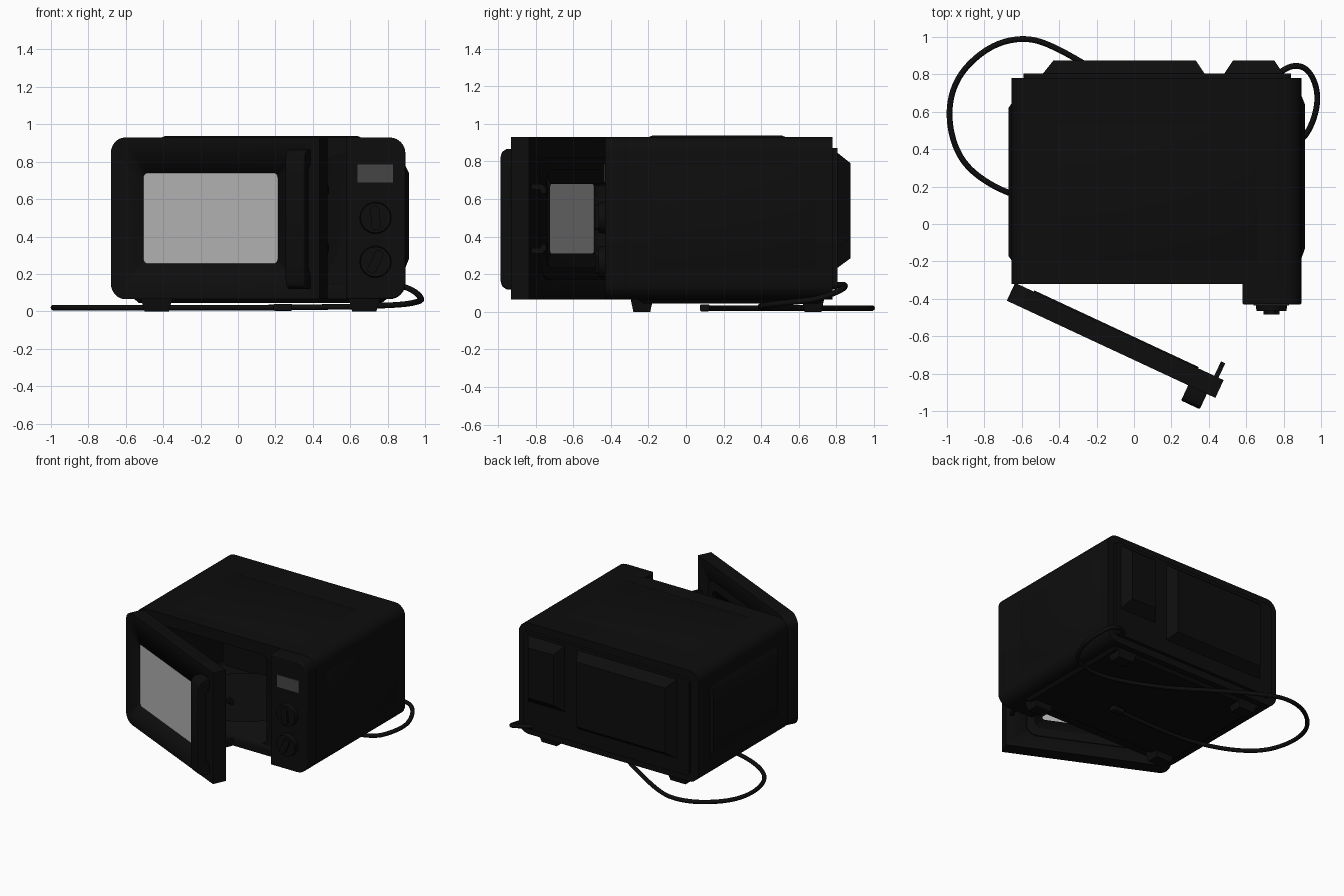
import bpy, bmesh, math
from mathutils import Matrix, Vector

if "Cube" in bpy.data.objects:
    bpy.data.objects.remove(bpy.data.objects["Cube"])


def material(name, v):
    m = bpy.data.materials.new(name)
    m.diffuse_color = (v, v, v, 1)
    m.use_nodes = True
    m.node_tree.nodes["Principled BSDF"].inputs["Base Color"].default_value = m.diffuse_color
    return m


BLACK = material("black_plastic", 0.004)
GLASS = material("window_grey", 0.45)
SCREEN = material("display_grey", 0.06)


def finish(name, bm, mat=BLACK, bevel=0):
    bmesh.ops.recalc_face_normals(bm, faces=bm.faces)
    me = bpy.data.meshes.new(name)
    bm.to_mesh(me)
    bm.free()
    me.materials.append(mat)
    ob = bpy.data.objects.new(name, me)
    bpy.context.collection.objects.link(ob)
    if bevel:
        b = ob.modifiers.new("bevel", 'BEVEL')
        b.width, b.segments, b.limit_method, b.angle_limit = bevel, 2, 'ANGLE', math.radians(40)
    activate(ob)
    bpy.ops.object.shade_smooth_by_angle(angle=math.radians(35))
    return ob


def activate(ob):
    bpy.ops.object.select_all(action='DESELECT')
    ob.select_set(True)
    bpy.context.view_layer.objects.active = ob


def rrect(x0, x1, z0, z1, r, seg=6):
    """Rounded rectangle; r = radii (low-left, low-right, up-right, up-left)."""
    if not isinstance(r, tuple):
        r = (r,) * 4
    pts = []
    corners = [(x0, z0, 1, 1), (x1, z0, -1, 1), (x1, z1, -1, -1), (x0, z1, 1, -1)]
    for i, (x, z, sx, sz) in enumerate(corners):
        if r[i] == 0:
            pts.append((x, z))
            continue
        for k in range(seg + 1):
            a = math.pi + i * math.pi / 2 + k * math.pi / 2 / seg
            pts.append((x + sx * r[i] + r[i] * math.cos(a), z + sz * r[i] + r[i] * math.sin(a)))
    return pts


def loft(name, axis, a0, pts0, a1, pts1=None, mat=BLACK, bevel=0):
    """Solid between two matching outlines placed at a0 and a1 along an axis."""
    def place(p, a):
        return {'x': (a, p[0], p[1]), 'y': (p[0], a, p[1]), 'z': (p[0], p[1], a)}[axis]
    bm = bmesh.new()
    lo = [bm.verts.new(place(p, a0)) for p in pts0]
    hi = [bm.verts.new(place(p, a1)) for p in (pts1 or pts0)]
    n = len(lo)
    bm.faces.new(lo)
    bm.faces.new(hi)
    for i in range(n):
        bm.faces.new((lo[i], lo[(i + 1) % n], hi[(i + 1) % n], hi[i]))
    return finish(name, bm, mat, bevel)


def box(name, x0, x1, y0, y1, z0, z1, mat=BLACK, bevel=0):
    return loft(name, 'y', y0, rrect(x0, x1, z0, z1, 0), y1, None, mat, bevel)


def bump(name, axis, a0, a1, r0, r1):
    return loft(name, axis, a0, rrect(*r0, 0), a1, rrect(*r1, 0))


def disc(name, c, axis, r0, r1, depth, seg=40):
    bm = bmesh.new()
    m = Matrix.Translation(c) @ Vector((0, 0, 1)).rotation_difference(Vector(axis)).to_matrix().to_4x4()
    bmesh.ops.create_cone(bm, cap_ends=True, segments=seg, radius1=r0, radius2=r1, depth=depth, matrix=m)
    return finish(name, bm)


def cut(ob, cutter):
    m = ob.modifiers.new("cut", 'BOOLEAN')
    m.operation, m.solver, m.object = 'DIFFERENCE', 'EXACT', cutter
    activate(ob)
    bpy.ops.object.modifier_apply(modifier=m.name)
    bpy.data.objects.remove(cutter)


def tube(name, pts, r):
    cu = bpy.data.curves.new(name, 'CURVE')
    cu.dimensions, cu.bevel_depth, cu.bevel_resolution = '3D', r, 3
    cu.resolution_u, cu.use_fill_caps = 8, True
    sp = cu.splines.new('NURBS')
    sp.points.add(len(pts) - 1)
    for p, c in zip(sp.points, pts):
        p.co = (*c, 1)
    sp.use_endpoint_u, sp.order_u = True, 3
    cu.materials.append(BLACK)
    ob = bpy.data.objects.new(name, cu)
    bpy.context.collection.objects.link(ob)
    return ob


# Housing with cooking cavity
housing = loft("housing", 'y', -0.32, rrect(-0.655, 0.895, 0.065, 0.93, 0.085), 0.78)
cut(housing, loft("cavity_cutter", 'y', -0.4, rrect(-0.55, 0.47, 0.15, 0.84, 0.04), 0.60))
bump("top_panel", 'z', 0.925, 0.937, (-0.42, 0.67, -0.21, 0.54), (-0.39, 0.64, -0.18, 0.51))
bump("bottom_panel", 'z', 0.07, 0.045, (-0.56, 0.80, -0.26, 0.74), (-0.53, 0.77, -0.23, 0.71))
bump("left_panel", 'x', -0.65, -0.672, (-0.20, 0.65, 0.22, 0.78), (-0.17, 0.62, 0.27, 0.74))
bump("right_panel", 'x', 0.89, 0.914, (-0.20, 0.70, 0.22, 0.79), (-0.13, 0.64, 0.28, 0.74))

# Back plate and raised vent covers
loft("back_plate", 'y', 0.775, rrect(-0.59, 0.84, 0.12, 0.87, 0.03), 0.805)
bump("large_back_cover", 'y', 0.80, 0.875, (-0.49, 0.38, 0.23, 0.85), (-0.43, 0.33, 0.285, 0.79))
bump("small_back_cover", 'y', 0.80, 0.875, (0.48, 0.80, 0.33, 0.85), (0.53, 0.75, 0.40, 0.79))

# Tapered feet
for n, (x, y) in enumerate([(-0.435, -0.235), (0.675, -0.235), (-0.435, 0.675), (0.675, 0.675)]):
    bump(f"foot_{n + 1}", 'z', 0.07, 0.0, (x - .085, x + .085, y - .06, y + .06),
         (x - .065, x + .065, y - .045, y + .045))

# Cavity fittings
disc("turntable_hub", (-0.04, 0.14, 0.165), (0, 0, 1), 0.06, 0.05, 0.04)
disc("turntable_plate", (-0.04, 0.14, 0.192), (0, 0, 1), 0.36, 0.41, 0.025, 48)
box("wave_cover", 0.455, 0.472, 0.02, 0.28, 0.42, 0.66)

# Control panel
loft("control_panel", 'y', -0.43, rrect(0.58, 0.895, 0.065, 0.93, (0, .085, .085, 0)), -0.315, bevel=0.008)
box("display", 0.64, 0.83, -0.435, -0.42, 0.69, 0.785, SCREEN)
for name, z, tilt in (("upper_knob", 0.50, -5), ("lower_knob", 0.265, 25)):
    disc(name, (0.735, -0.445, z), (0, -1, 0), 0.085, 0.08, 0.04)
    grip = loft(name + "_grip", 'y', -0.03, rrect(-0.024, 0.024, -0.065, 0.065, 0.02), 0.02)
    grip.matrix_world = Matrix.Translation((0.735, -0.453, z)) @ Matrix.Rotation(math.radians(tilt), 4, 'Y')

# Door, built closed with its outer left edge at the origin, then swung open
door = loft("door", 'y', 0, rrect(0, 1.23, 0.065, 0.93, (.085, 0, 0, .085)), 0.105)
cut(door, loft("outer_cutter", 'y', -0.05, rrect(0.19, 0.985, 0.255, 0.74, 0.025), 0.025))
cut(door, loft("inner_cutter", 'y', 0.015, rrect(0.24, 0.965, 0.31, 0.68, 0.02), 0.2))
parts = [door]
parts.append(loft("door_window", 'y', 0.006, rrect(0.185, 0.99, 0.25, 0.745, 0.025), 0.024, mat=GLASS))

# Raised seal on the inside of the door
seal = loft("door_seal", 'y', 0.10, rrect(0.11, 1.08, 0.17, 0.82, 0.08), 0.112)
cut(seal, loft("seal_cutter", 'y', 0.0, rrect(0.17, 1.02, 0.235, 0.755, 0.06), 0.2))
parts.append(seal)

# Arched handle
side = [(0.005, 0.12), (-0.055, 0.12), (-0.08, 0.135), (-0.09, 0.17), (-0.09, 0.82), (-0.08, 0.85),
        (-0.055, 0.865), (0.005, 0.865), (0.005, 0.79), (-0.025, 0.76), (-0.025, 0.225), (0.005, 0.195)]
parts.append(loft("door_handle", 'x', 1.07, side, 1.18, bevel=0.008))

# Latch hooks
hook = [(0.09, -0.02), (0.17, -0.02), (0.19, 0.0), (0.19, 0.03), (0.165, 0.03), (0.155, 0.01), (0.09, 0.01)]
for name, z, s in (("upper_latch", 0.66, -1), ("lower_latch", 0.33, 1)):
    parts.append(loft(name, 'x', 1.175, [(y, z + s * h) for y, h in hook], 1.20))
swing = Matrix.Translation((-0.68, -0.41, 0)) @ Matrix.Rotation(math.radians(-25), 4, 'Z')
for p in parts:
    p.matrix_world = swing

# Power cord with plug
tube("power_cord", [
    (0.76, 0.79, 0.14), (0.82, 0.85, 0.15), (0.93, 0.84, 0.12), (0.99, 0.70, 0.065), (0.96, 0.54, 0.05),
    (0.88, 0.42, 0.035), (0.62, 0.38, 0.025), (0.20, 0.55, 0.02), (-0.12, 0.77, 0.02), (-0.44, 0.96, 0.02),
    (-0.60, 1.0, 0.02), (-0.78, 0.95, 0.02), (-0.95, 0.79, 0.02), (-1.0, 0.58, 0.02), (-0.94, 0.35, 0.02),
    (-0.78, 0.21, 0.02), (-0.55, 0.12, 0.02), (-0.25, 0.08, 0.02), (0.20, 0.10, 0.02)], 0.0155)
box("plug", 0.19, 0.29, 0.075, 0.125, 0.003, 0.04, bevel=0.006)
